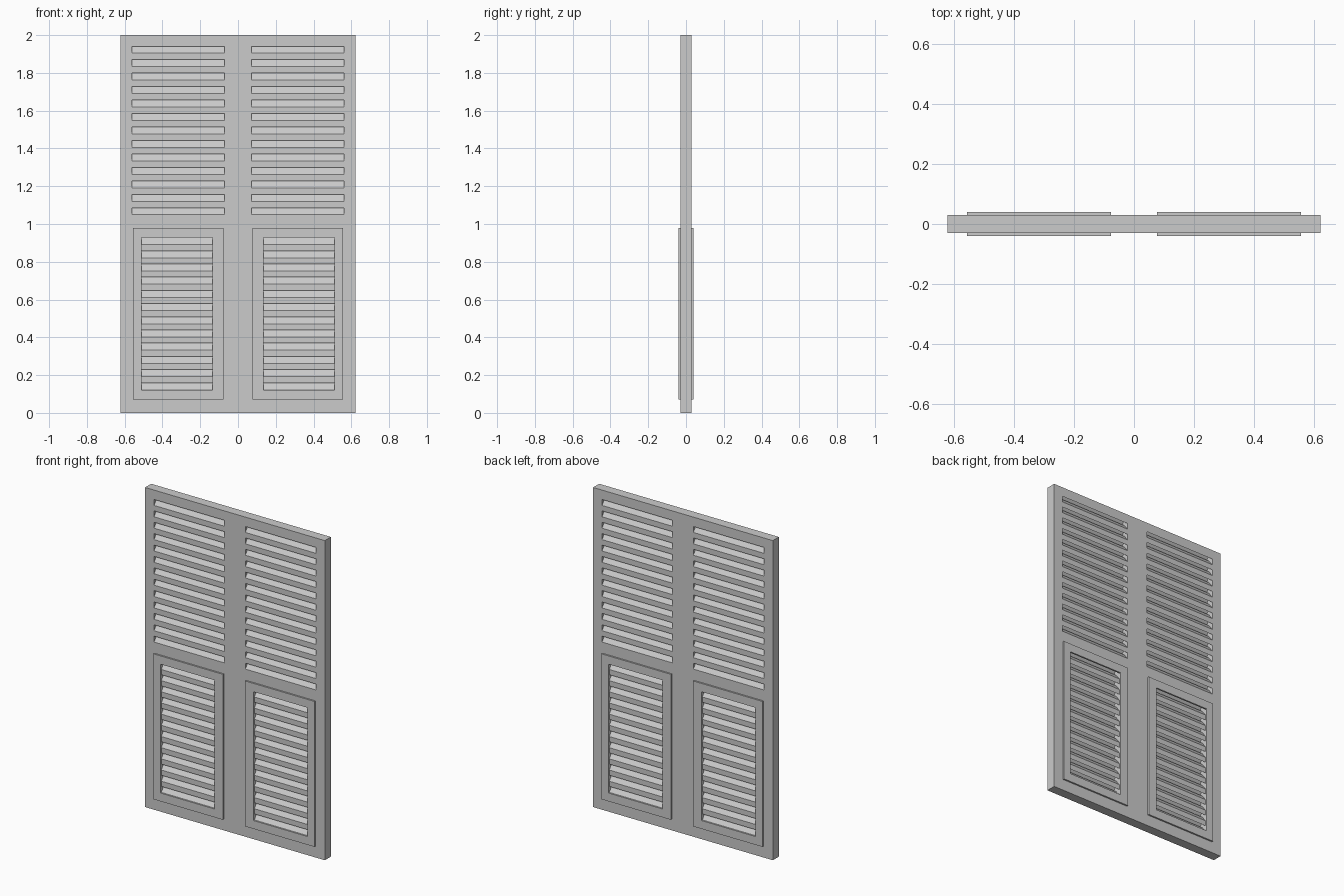
import bpy, bmesh

if "Cube" in bpy.data.objects:
    bpy.data.objects.remove(bpy.data.objects["Cube"])

HALF_W, HEIGHT, HALF_T = 0.622, 2.0, 0.03
SLOT_H = 0.037


def make_object(name, bm):
    bmesh.ops.recalc_face_normals(bm, faces=bm.faces)
    mesh = bpy.data.meshes.new(name)
    bm.to_mesh(mesh)
    bm.free()
    obj = bpy.data.objects.new(name, mesh)
    bpy.context.collection.objects.link(obj)
    return obj


def prism(bm, profile, x0, x1):
    """Extrude a closed (y, z) profile along x."""
    verts = [bm.verts.new((x0, y, z)) for y, z in profile]
    face = bm.faces.new(verts)
    ext = bmesh.ops.extrude_face_region(bm, geom=[face])
    moved = [v for v in ext["geom"] if isinstance(v, bmesh.types.BMVert)]
    bmesh.ops.translate(bm, verts=moved, vec=(x1 - x0, 0, 0))


def louvre_slots(bm, x0, x1, z0, z1, count):
    """Inverted-V slots passing through the door, hiding the view through."""
    pitch = (z1 - z0 - SLOT_H) / (count - 1)
    slope = (SLOT_H + 0.001) / HALF_T
    out = HALF_T + 0.004
    for i in range(count):
        low = z0 + i * pitch
        edge, apex = low - 0.004 * slope, low + HALF_T * slope
        prism(bm, [(-out, edge), (0, apex), (out, edge),
                   (out, edge + SLOT_H), (0, apex + SLOT_H),
                   (-out, edge + SLOT_H)], x0, x1)


# Door slab
bm = bmesh.new()
prism(bm, [(-HALF_T, 0), (HALF_T, 0), (HALF_T, HEIGHT), (-HALF_T, HEIGHT)],
      -HALF_W, HALF_W)
door = make_object("louvred_door", bm)

# Louvre slots: two tall banks above, two framed banks below
bm = bmesh.new()
for side in (-1, 1):
    louvre_slots(bm, side * 0.072, side * 0.56, 1.049, 1.941, 13)
    louvre_slots(bm, side * 0.134, side * 0.51, 0.122, 0.928, 12)
cutter = make_object("slot_cutter", bm)
cutter.hide_render = True

cut = door.modifiers.new("slots", "BOOLEAN")
cut.operation = "DIFFERENCE"
cut.solver = "EXACT"
cut.object = cutter
bpy.context.view_layer.objects.active = door
bpy.ops.object.modifier_apply(modifier=cut.name)
bpy.data.objects.remove(cutter)


# Raised vent frames on both faces of the door
def vent_frame(name, side, face):
    def ring(x0, x1, z0, z1, y):
        return [bm.verts.new((side * x, face * y, z))
                for x, z in ((x0, z0), (x1, z0), (x1, z1), (x0, z1))]

    bm = bmesh.new()
    loops = [ring(*r, y) for r, y in (
        ((0.077, 0.557, 0.07, 0.98), HALF_T),
        ((0.077, 0.557, 0.07, 0.98), 0.04),
        ((0.134, 0.51, 0.122, 0.928), 0.04),
        ((0.134, 0.51, 0.122, 0.928), HALF_T))]
    for k in range(4):
        a, b = loops[k], loops[(k + 1) % 4]
        for i in range(4):
            j = (i + 1) % 4
            bm.faces.new((a[i], a[j], b[j], b[i]))
    make_object(name, bm)


for side, s_name in ((-1, "left"), (1, "right")):
    for face, f_name in ((-1, "front"), (1, "back")):
        vent_frame(f"vent_frame_{f_name}_{s_name}", side, face)
